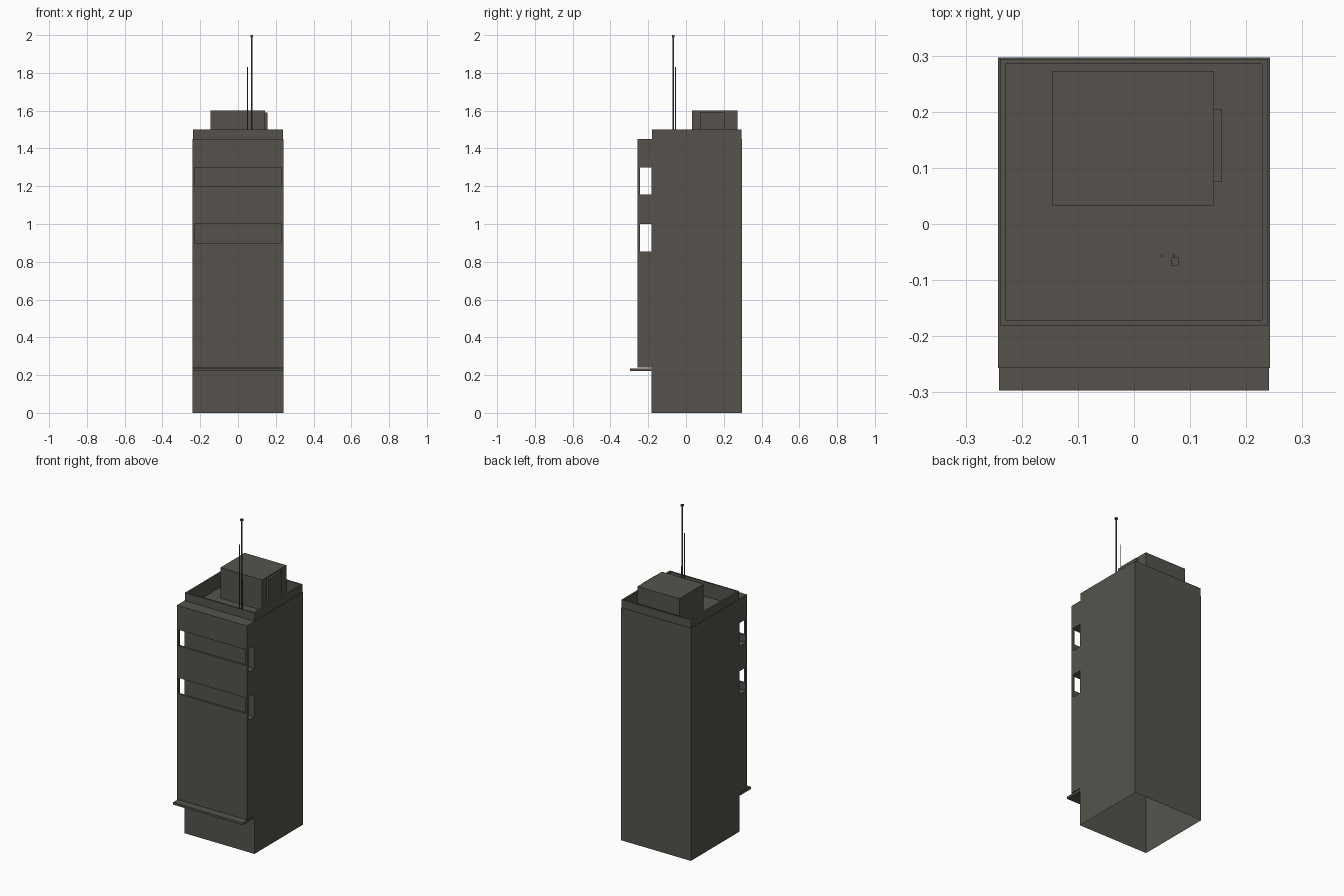
import bpy, bmesh

if "Cube" in bpy.data.objects:
    bpy.data.objects.remove(bpy.data.objects["Cube"])

mat = bpy.data.materials.new("dark_warm_grey")
mat.diffuse_color = (0.093, 0.086, 0.073, 1)
mat.use_nodes = True
mat.node_tree.nodes["Principled BSDF"].inputs["Base Color"].default_value = mat.diffuse_color


def finish(name, bm):
    mesh = bpy.data.meshes.new(name)
    bm.to_mesh(mesh)
    bm.free()
    mesh.materials.append(mat)
    ob = bpy.data.objects.new(name, mesh)
    bpy.context.collection.objects.link(ob)
    return ob


def box(name, x, y, z, open_sides=()):
    """Box from (min, max) ranges; open_sides lists (axis, sign) faces left out."""
    bm = bmesh.new()
    bmesh.ops.create_cube(bm, size=1)
    for v in bm.verts:
        v.co = [r[0] if c < 0 else r[1] for c, r in zip(v.co, (x, y, z))]
    bm.normal_update()
    gone = [f for f in bm.faces
            if any(f.normal[a] * s > 0.9 for a, s in open_sides)]
    bmesh.ops.delete(bm, geom=gone, context='FACES')
    return finish(name, bm)


def rod(name, x, y, z0, z1, r):
    bm = bmesh.new()
    bmesh.ops.create_cone(bm, cap_ends=True, segments=8, radius1=r, radius2=r, depth=z1 - z0)
    bmesh.ops.translate(bm, verts=bm.verts, vec=(x, y, (z0 + z1) / 2))
    return finish(name, bm)


W, BACK, FRONT, BAY = 0.242, 0.297, -0.183, -0.257
ROOF, LEDGE, TOP = 1.41, 1.45, 1.50

# Tower shell, open underneath, with a slightly inset parapet and sunken roof
bm = bmesh.new()
rings = [(W, FRONT, BACK, 0), (W, FRONT, BACK, LEDGE),
         (0.239, FRONT + .002, BACK - .003, LEDGE), (0.239, FRONT + .002, BACK - .003, TOP),
         (0.228, -0.171, 0.285, TOP), (0.228, -0.171, 0.285, ROOF)]
loops = [[bm.verts.new(p) for p in ((-w, a, z), (w, a, z), (w, b, z), (-w, b, z))]
         for w, a, b, z in rings]
for lo, hi in zip(loops, loops[1:]):
    for i in range(4):
        j = (i + 1) % 4
        bm.faces.new((lo[i], lo[j], hi[j], hi[i]))
bm.faces.new(loops[-1])
finish("tower_shell", bm)

# Projecting front bay, split by two open balcony levels
balconies = [(0.855, 1.0), (1.155, 1.30)]
bottom = 0.24
for i, (lo, hi) in enumerate(balconies):
    box(f"bay_block_{i}", (-W, W), (BAY, FRONT), (bottom, lo), [(1, 1)])
    box(f"balcony_railing_{i}", (-W, W), (BAY, -0.243), (lo, lo + 0.045), [(2, -1)])
    for side in (-1, 1):
        x = sorted((side * 0.231, side * W))
        box(f"balcony_post_{i}_{side}", x, (BAY, -0.243), (lo + 0.045, hi),
            [(2, 1), (2, -1)])
    bottom = hi
box("bay_top_block", (-W, W), (BAY, FRONT), (bottom, LEDGE), [(1, 1)])

# Entrance canopy
box("entrance_canopy", (-0.241, 0.241), (-0.297, FRONT), (0.222, 0.236))

# Rooftop stair house with its door
box("stair_house", (-0.145, 0.143), (0.033, 0.273), (ROOF, 1.60), [(2, -1)])
box("stair_house_door", (0.143, 0.157), (0.075, 0.204), (ROOF, 1.59), [(0, -1)])

# Rooftop masts
rod("tall_mast", 0.073, -0.067, ROOF, 1.99, 0.0035)
box("mast_cap", (0.067, 0.080), (-0.074, -0.060), (1.988, 2.0))
rod("middle_mast", 0.050, -0.056, ROOF, 1.83, 0.0025)
rod("short_mast", 0.071, -0.056, ROOF, 1.62, 0.0025)
